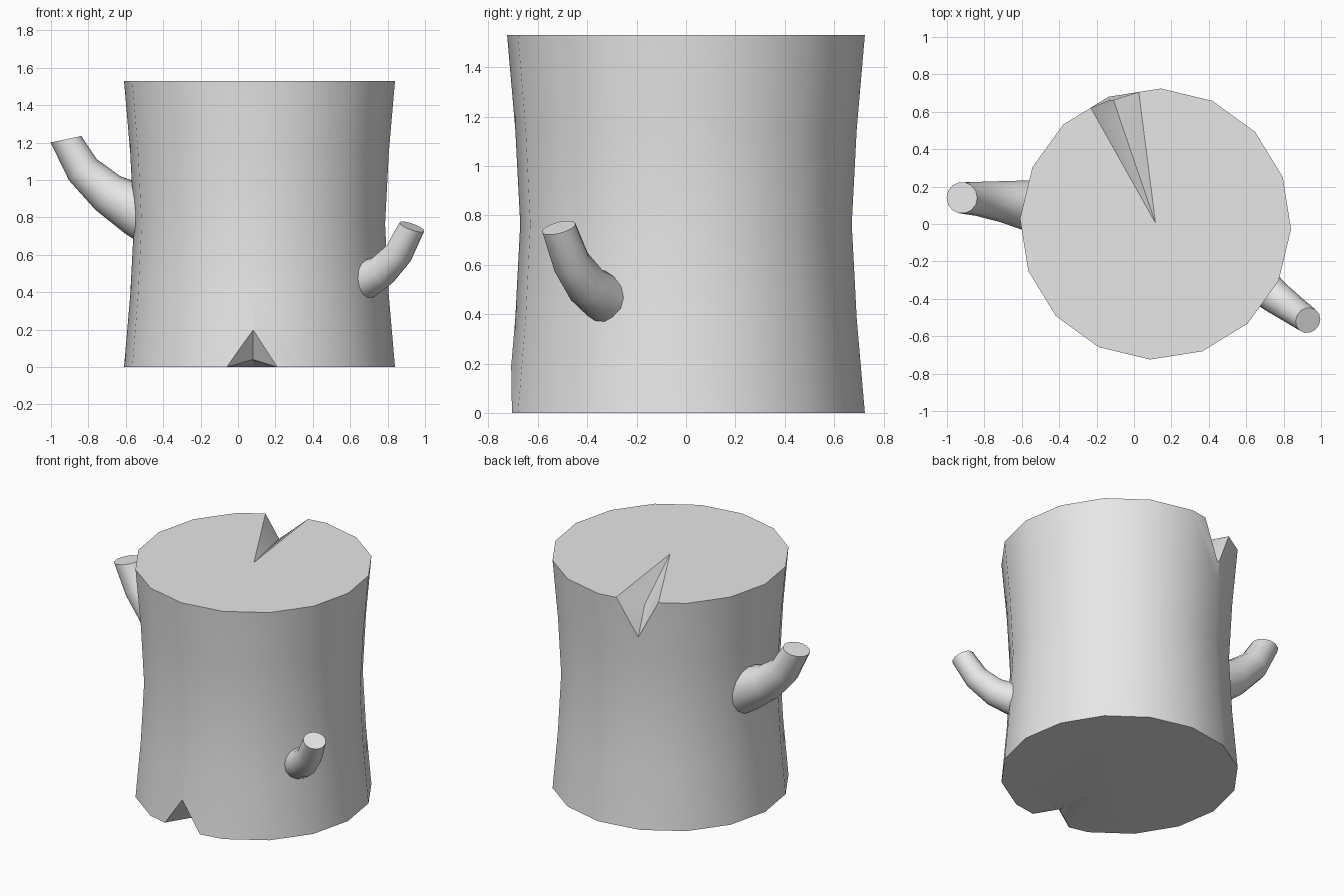
import bpy, bmesh, math
from mathutils import Vector

cube = bpy.data.objects.get("Cube")
if cube:
    bpy.data.objects.remove(cube, do_unlink=True)

# One plain grey for the whole model
grey = bpy.data.materials.new("plain grey")
grey.use_nodes = True
grey.diffuse_color = (0.8, 0.8, 0.8, 1)
grey.node_tree.nodes["Principled BSDF"].inputs["Base Color"].default_value = (0.8, 0.8, 0.8, 1)


def make_object(name, bm):
    bmesh.ops.recalc_face_normals(bm, faces=bm.faces)
    mesh = bpy.data.meshes.new(name)
    bm.to_mesh(mesh)
    bm.free()
    obj = bpy.data.objects.new(name, mesh)
    mesh.materials.append(grey)
    bpy.context.collection.objects.link(obj)
    return obj


def activate(obj):
    bpy.ops.object.select_all(action='DESELECT')
    obj.select_set(True)
    bpy.context.view_layer.objects.active = obj


def smooth(obj):
    activate(obj)
    bpy.ops.object.shade_smooth_by_angle(angle=math.radians(32))


def loft(name, rings):
    """Skin a list of point rings and cap both ends."""
    bm = bmesh.new()
    loops = [[bm.verts.new(p) for p in ring] for ring in rings]
    n = len(loops[0])
    for a, b in zip(loops, loops[1:]):
        for i in range(n):
            j = (i + 1) % n
            bm.faces.new((a[i], a[j], b[j], b[i]))
    bm.faces.new(loops[0])
    bm.faces.new(loops[-1])
    return make_object(name, bm)


def ring(center, radius, normal, sides, start=0.0):
    turn = Vector((0, 0, 1)).rotation_difference(Vector(normal))
    angles = [start + math.tau * i / sides for i in range(sides)]
    return [Vector(center) + turn @ Vector((radius * math.cos(a), radius * math.sin(a), 0))
            for a in angles]


# Waisted sixteen-sided trunk
AXIS = Vector((0.115, 0, 0))
HEIGHT = 1.53
radii = (0.725, 0.692, 0.672, 0.692, 0.725)
trunk = loft("trunk", [
    ring(AXIS + Vector((0, 0, HEIGHT * i / 4)), r, (0, 0, 1), 16, math.radians(-2.3))
    for i, r in enumerate(radii)])


def cut_notch(tip, left, right, kink, apex, lift):
    """Cut a split whose bottom ridge runs tip - kink - apex."""
    up = Vector((0, 0, lift))
    pts = {"T": Vector(tip), "L": Vector(left), "R": Vector(right),
           "K": Vector(kink), "A": Vector(apex)}
    out = pts["A"] - AXIS
    out.z = 0
    out = out.normalized() * 0.3
    for k in "LRA":
        pts[k + "o"] = pts[k] + out
    for k in ("T", "L", "R", "Lo", "Ro"):
        pts[k + "u"] = pts[k] + up
    bm = bmesh.new()
    v = {k: bm.verts.new(p) for k, p in pts.items()}
    for face in ("T L K", "T K R", "L A K", "K A R", "L Lo Ao A", "R A Ao Ro",
                 "Lo Lou Rou Ro Ao", "Tu Ru Rou Lou Lu", "T Tu Lu L",
                 "R Ru Tu T", "L Lu Lou Lo", "R Ro Rou Ru"):
        bm.faces.new([v[k] for k in face.split()])
    cutter = make_object("notch_cutter", bm)
    cutter.hide_render = True
    activate(trunk)
    mod = trunk.modifiers.new("notch", 'BOOLEAN')
    mod.operation = 'DIFFERENCE'
    mod.solver = 'EXACT'
    mod.object = cutter
    bpy.ops.object.modifier_apply(modifier=mod.name)
    bpy.data.objects.remove(cutter, do_unlink=True)


# Split in the top running to the centre, and a short one at the foot
cut_notch((0.115, 0.005, HEIGHT), (-0.23, 0.62, HEIGHT), (0.025, 0.71, HEIGHT),
          (-0.065, 0.53, HEIGHT - 0.09), (-0.11, 0.665, HEIGHT - 0.25), 0.2)
cut_notch((0.08, -0.33, 0), (-0.06, -0.685, 0), (0.21, -0.7, 0),
          (0.08, -0.61, 0.04), (0.08, -0.708, 0.2), -0.2)
smooth(trunk)


# Bent, tapering branch stubs
def branch(name, path, widths, end_normal):
    pts = [Vector(p) for p in path]
    rings = []
    for i, p in enumerate(pts):
        ahead = pts[min(i + 1, len(pts) - 1)]
        normal = Vector(end_normal) if i == len(pts) - 1 else (
            (ahead - p).normalized() + (p - pts[max(i - 1, 0)]).normalized())
        rings.append(ring(p, widths[i], normal, 14))
    smooth(loft(name, rings))


branch("right_branch",
       [(-0.38, 0.07, 0.76), (-0.53, 0.095, 0.835), (-0.695, 0.12, 0.93),
        (-0.83, 0.135, 1.055), (-0.92, 0.14, 1.218)],
       (0.16, 0.143, 0.112, 0.093, 0.084), (-0.21, 0, 1))
branch("left_branch",
       [(0.58, -0.25, 0.43), (0.69, -0.335, 0.468), (0.77, -0.4, 0.515),
        (0.86, -0.465, 0.61), (0.93, -0.515, 0.75)],
       (0.108, 0.1, 0.088, 0.077, 0.07), (0.36, -0.27, 1))
